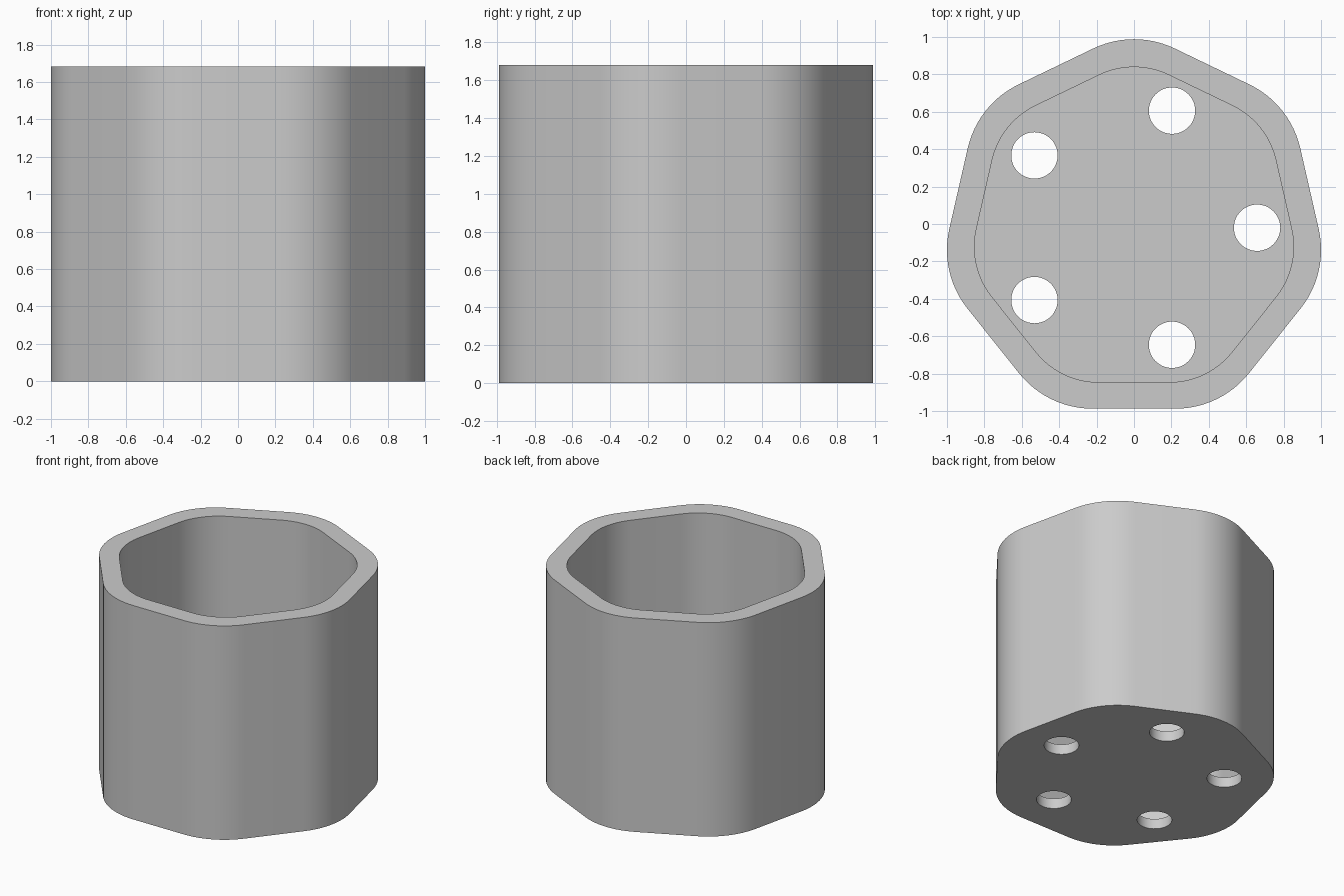
import bpy
import bmesh
from math import pi, sin, cos, radians

cube = bpy.data.objects.get("Cube")
if cube:
    bpy.data.objects.remove(cube, do_unlink=True)

HEIGHT, FLOOR = 1.682, 0.08
CENTRE_Y = -0.025
CORNER_DIST, CORNER_RADIUS = 0.51, 0.503
INNER_SCALE = 0.853
HOLE_DIST, HOLE_RADIUS, HOLE_Y = 0.658, 0.124, -0.02
SIDES, HOLES, ARC_STEPS, HOLE_STEPS = 7, 5, 12, 48

grey = bpy.data.materials.new("light grey")
grey.use_nodes = True
grey.diffuse_color = (0.6, 0.6, 0.6, 1)
grey.node_tree.nodes["Principled BSDF"].inputs["Base Color"].default_value = (0.6, 0.6, 0.6, 1)


def heptagon(scale):
    """Seven-sided outline with rounded corners, one corner at the back."""
    points = []
    turn = 2 * pi / SIDES
    for i in range(SIDES):
        mid = pi / 2 + i * turn
        for k in range(ARC_STEPS + 1):
            a = mid + turn * (k / ARC_STEPS - 0.5)
            points.append((scale * (CORNER_DIST * cos(mid) + CORNER_RADIUS * cos(a)),
                           scale * (CORNER_DIST * sin(mid) + CORNER_RADIUS * sin(a)) + CENTRE_Y))
    return points


def hole(i):
    """Round drain hole, the first one on the +x side."""
    mid = 2 * pi * i / HOLES
    steps = [2 * pi * k / HOLE_STEPS for k in range(HOLE_STEPS)]
    return [(HOLE_DIST * cos(mid) + HOLE_RADIUS * cos(a),
             HOLE_DIST * sin(mid) + HOLE_RADIUS * sin(a) + HOLE_Y) for a in steps]


bm = bmesh.new()


def ring(points, z):
    return [bm.verts.new((x, y, z)) for x, y in points]


def join(a, b):
    """Band of quads between two rings with matching vertices."""
    for i in range(len(a)):
        bm.faces.new((a[i - 1], a[i], b[i], b[i - 1]))


def loop_edges(verts):
    return [bm.edges.get((verts[i - 1], v)) for i, v in enumerate(verts)]


# Outer wall, rim and inner wall
outer, inner = heptagon(1), heptagon(INNER_SCALE)
rings = [ring(outer, 0), ring(outer, HEIGHT), ring(inner, HEIGHT), ring(inner, FLOOR)]
for a, b in zip(rings, rings[1:]):
    join(a, b)
under, over = loop_edges(rings[0]), loop_edges(rings[-1])

# Drain holes through the floor
for i in range(HOLES):
    low, high = ring(hole(i), 0), ring(hole(i), FLOOR)
    join(low, high)
    under += loop_edges(low)
    over += loop_edges(high)

# Underside and floor, filled around the holes
for edges in (under, over):
    bmesh.ops.triangle_fill(bm, edges=edges, use_beauty=True)
bmesh.ops.recalc_face_normals(bm, faces=bm.faces)

mesh = bpy.data.meshes.new("planter_pot")
bm.to_mesh(mesh)
bm.free()
mesh.materials.append(grey)
pot = bpy.data.objects.new("planter_pot", mesh)
bpy.context.collection.objects.link(pot)

# Smooth walls with crisp rims
bpy.ops.object.select_all(action='DESELECT')
pot.select_set(True)
bpy.context.view_layer.objects.active = pot
bpy.ops.object.shade_smooth_by_angle(angle=radians(30))
